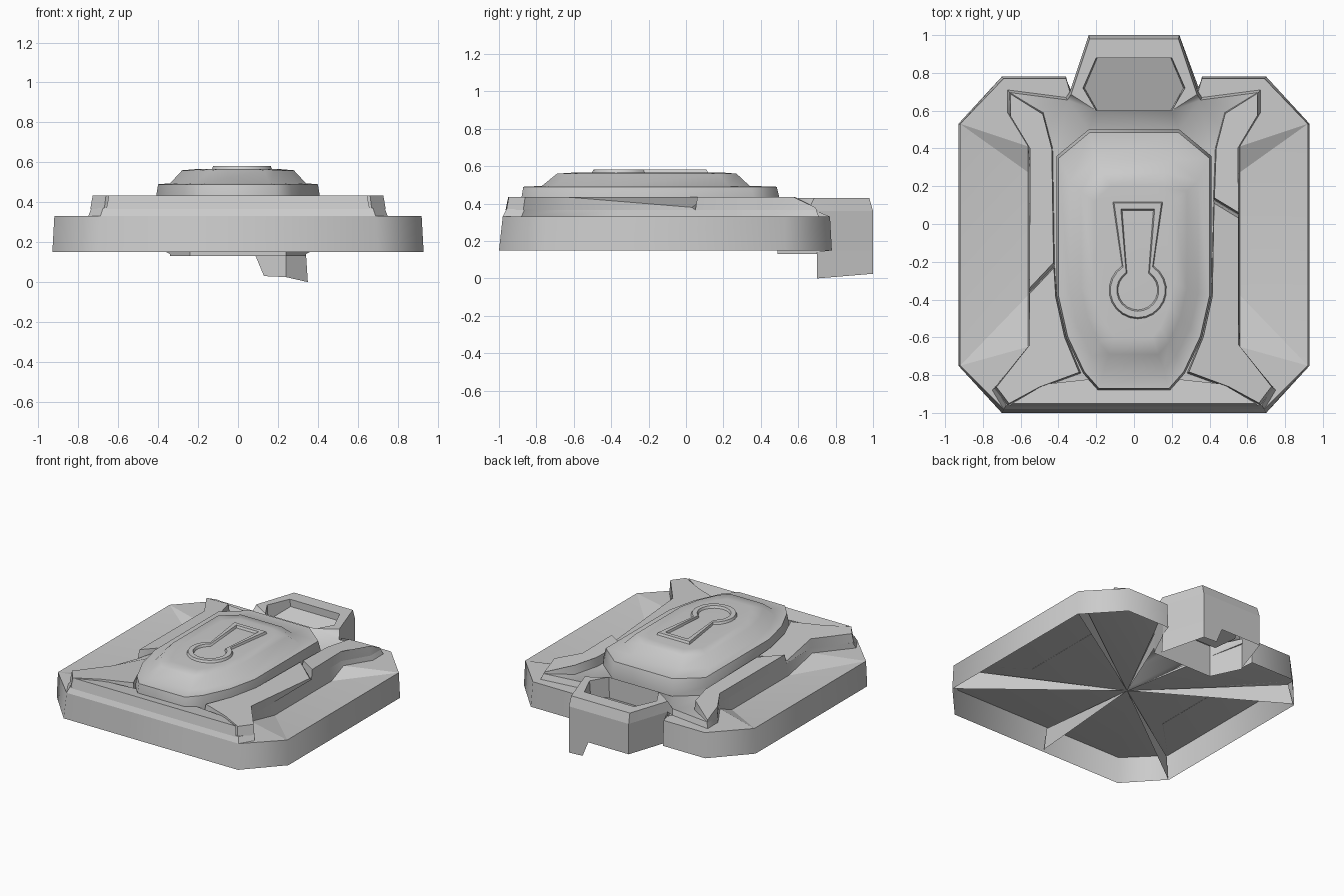
import bpy, bmesh, math

if "Cube" in bpy.data.objects:
    bpy.data.objects.remove(bpy.data.objects["Cube"])

gray = bpy.data.materials.new("plain gray")
gray.diffuse_color = (0.6, 0.6, 0.6, 1)
gray.use_nodes = True
gray.node_tree.nodes["Principled BSDF"].inputs["Base Color"].default_value = gray.diffuse_color


def finish(bm, name):
    mesh = bpy.data.meshes.new(name)
    bm.to_mesh(mesh)
    bm.free()
    mesh.materials.append(gray)
    ob = bpy.data.objects.new(name, mesh)
    bpy.context.collection.objects.link(ob)
    bpy.ops.object.select_all(action='DESELECT')
    ob.select_set(True)
    bpy.context.view_layer.objects.active = ob
    bpy.ops.object.shade_smooth_by_angle(angle=math.radians(50))
    return ob


def loft(name, rings, cap=False, closed=True):
    """Skin a stack of matching outlines, optionally capping the last."""
    bm = bmesh.new()
    vs = [[bm.verts.new(p) for p in r] for r in rings]
    n = len(rings[0])
    for a, b in zip(vs, vs[1:]):
        for i in range(n if closed else n - 1):
            j = (i + 1) % n
            bm.faces.new((a[i], a[j], b[j], b[i]))
    if cap:
        bm.faces.new(vs[-1])
    return finish(bm, name)


def sheet(name, loops):
    """Fill an outline, leaving any inner loops as holes."""
    bm = bmesh.new()
    edges = []
    for loop in loops:
        vs = [bm.verts.new(p) for p in loop]
        edges += [bm.edges.new((vs[i - 1], vs[i])) for i in range(len(vs))]
    bmesh.ops.triangle_fill(bm, use_beauty=True, edges=edges, normal=(0, 0, 1))
    for f in bm.faces:
        f.normal_update()
        if f.normal.z < 0:
            f.normal_flip()
    return finish(bm, name)


def both(half):
    """Complete a right-hand half outline with its mirror image."""
    return half + [(-p[0], *p[1:]) for p in reversed(half)]


def flip(points, side):
    return points if side > 0 else [(-p[0], *p[1:]) for p in reversed(points)]


def at(points, z):
    return [(p[0], p[1], z) for p in points]


# outer wall: chamfered body with the clasp projecting at the back
wall_low = both([(.70, -1, .15), (.93, -.75, .15), (.93, .53, .15), (.70, .78, .15),
                 (.36, .78, .15), (.34, .70, .14), (.24, 1, .14)])
wall_top = both([(.69, -.98, .33), (.92, -.75, .33), (.92, .53, .33), (.69, .77, .33),
                 (.36, .77, .33), (.34, .70, .36), (.24, 1, .36)])
loft("outer_wall", [wall_low, wall_top])

# low frame plate, running into the top of the clasp
frame_low = both([(.69, -.98, .33), (.75, -.88, .33), (.56, -.65, .33), (.56, -.37, .27),
                  (.56, .27, .27), (.56, .41, .33), (.67, .59, .33), (.67, .71, .33),
                  (.36, .67, .33), (.34, .70, .36), (.24, 1, .36)])
frame_top = [(x * .98, y * .98, .43 if abs(x) < .35 and y > .6 else .37)
             for x, y, z in frame_low]
loft("frame_wall", [frame_low, frame_top])

shell = both([(.19, -.88), (.27, -.79), (.36, -.60), (.41, -.38), (.41, .36), (.24, .50)])
hole = [(-.20, .60), (.20, .60), (.27, .72), (.20, .88), (-.20, .88), (-.27, .72)]
sheet("frame_top", [frame_top, at(shell, .37), at(hole, .43)])

# clasp recess with a sloping floor, and the clasp's front wall inside the body
floor = [(x * .97, y, .28 + (y - .6) * .35) for x, y in hole]
loft("clasp_recess", [at(hole, .43), floor], cap=True)
inner = [(-.34, .70), (-.24, .49), (.24, .49), (.34, .70)]
loft("clasp_inner_wall", [at(inner, .13), at(inner, .36)], closed=False)

# hanging tab on one side of the clasp
loft("clasp_tab", [[(.35, .70, 0), (.24, 1, .025), (.13, 1, .03)],
                   [(.34, .70, .15), (.24, 1, .15), (.08, 1, .15)]], closed=False)

# underside: every rim edge slopes in to one low point in the middle
apex = (0, -.07, .18)
rim = [p for p in wall_top if p[1] < .9]
bm = bmesh.new()
vs = [bm.verts.new(p) for p in rim]
mid = bm.verts.new(apex)
for a, b in zip(vs, vs[1:] + vs[:1]):
    if not (abs(a.co.x) < .35 and abs(b.co.x) < .35):
        bm.faces.new((a, b, mid))
finish(bm, "sloping_deck")

for side, tag in ((1, "right"), (-1, "left")):
    # flat corner ledges
    sheet(tag + "_front_ledge", [flip(at([(.69, -.98), (.92, -.75), (.56, -.65),
                                          (.75, -.88)], .33), side)])
    sheet(tag + "_back_ledge", [flip(at([(.92, .53), (.69, .77), (.36, .77), (.34, .70),
                                         (.36, .67), (.67, .71), (.67, .59), (.56, .41)],
                                        .33), side)])
    # corner slopes down to the sunken side panel
    outer_a, outer_b = (.92, -.75, .33), (.92, .53, .33)
    for part, pts in (("panel_front", [outer_a, (.56, -.37, .27), (.56, -.65, .33)]),
                      ("panel_back", [outer_b, (.56, .41, .33), (.56, .27, .27)])):
        sheet(tag + "_" + part, [flip(pts, side)])
    # raised arms; on the right the front arm reaches further, on the left the back arm
    split = [(.555, .05), (.42, .13)] if side > 0 else [(.555, -.36), (.42, -.22)]
    front = [(.28, -.79), (.50, -.87), (.67, -.96), (.74, -.87), (.555, -.64),
             *split, (.41, -.38), (.36, -.60)]
    back = [*reversed(split), (.55, .40), (.66, .58), (.66, .70), (.48, .59), (.43, .40)]
    for part, pts in (("front_arm", front), ("back_arm", back)):
        cx = sum(p[0] for p in pts) / len(pts)
        cy = sum(p[1] for p in pts) / len(pts)
        top = []
        for x, y in pts:
            low = y > .65 or (part == "front_arm" and (x, y) == split[0])
            top.append((cx + (x - cx) * .95, cy + (y - cy) * .97, .38 if low else .435))
        loft(tag + "_" + part, [flip(at(pts, .365), side), flip(top, side)], cap=True)

# front bar
bar = [(-.66, -.965), (.66, -.965), (.48, -.86), (.20, -.83), (-.20, -.83), (-.48, -.86)]
loft("front_bar", [at(bar, .365), [(x * .98, y * .985, .435 if y < -.9 else .42)
                                   for x, y in bar]], cap=True)


# stepped central cover
def cover(half_x, y0, y1, z):
    return [(x / .41 * half_x, y0 + (y + .88) / 1.38 * (y1 - y0), z) for x, y in shell]


loft("central_cover", [cover(.41, -.88, .50, .37), cover(.41, -.88, .50, .43),
                       cover(.40, -.87, .485, .49),
                       cover(.34, -.77, .34, .495), cover(.28, -.69, .27, .56),
                       cover(.21, -.60, .20, .566)], cap=True)


# keyhole rim
def keyhole(top_w, top_y, neck, r, z):
    a = math.asin(neck / r)
    pts = [(.02 + top_w, top_y, z), (.02 - top_w, top_y, z)]
    n = 18
    for i in range(n + 1):
        t = math.pi / 2 + a + (2 * math.pi - 2 * a) * i / n
        pts.append((.02 + r * math.cos(t), -.35 + r * math.sin(t), z))
    return pts


loft("keyhole_rim", [keyhole(.135, .12, .085, .155, .56), keyhole(.125, .11, .078, .145, .582),
                     keyhole(.09, .08, .062, .112, .582), keyhole(.08, .07, .055, .102, .56)])

# thin upright webs under the deck, meeting at the middle
for i, (x, y) in enumerate([(.92, -.75), (-.92, -.75), (-.92, .53), (.92, .53),
                            (-.05, -.98), (.34, .72)]):
    sheet("web_%d" % (i + 1), [[apex, (x, y, .155), (x * .97, y * .97, .30)]])
